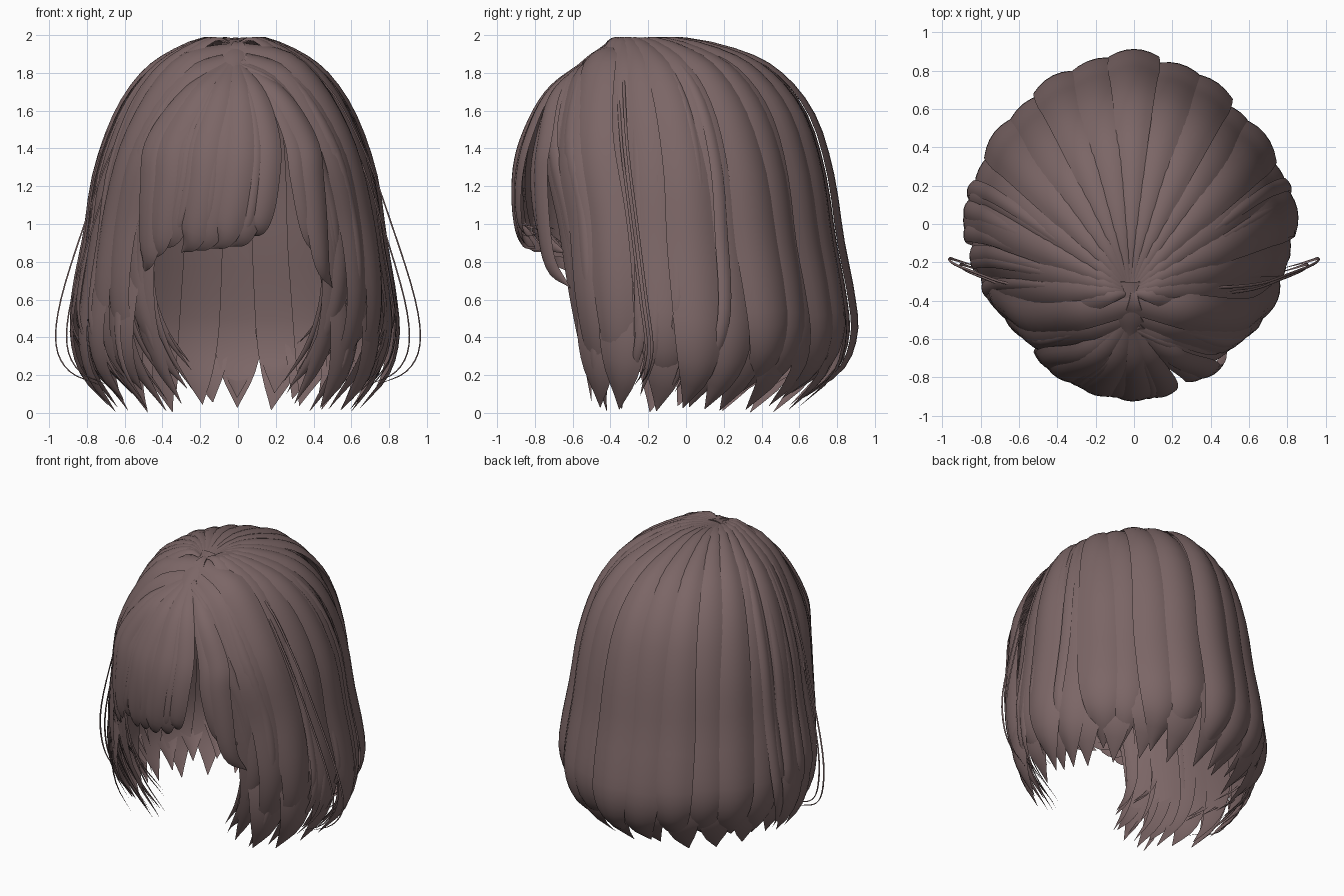
import bpy
import random
from math import sin, cos, radians
from mathutils import Vector

random.seed(4)
cube = bpy.data.objects.get("Cube")
if cube:
    bpy.data.objects.remove(cube, do_unlink=True)

# One flat colour for all the hair
hair = bpy.data.materials.new("dusty_brown_hair")
hair.use_nodes = True
COLOUR = (0.2, 0.133, 0.133, 1)
hair.diffuse_color = COLOUR
hair.node_tree.nodes["Principled BSDF"].inputs["Base Color"].default_value = COLOUR

CROWN = Vector((-0.02, -0.36, 0))
made = []


def spline(values, t):
    """Smooth curve through evenly spaced values, t from 0 to 1."""
    last = len(values) - 1
    i = min(int(t * last), last - 1)
    u = t * last - i
    b, c = values[i], values[i + 1]
    a = values[i - 1] if i else b * 2 - c
    d = values[i + 2] if i + 2 <= last else c * 2 - b
    return (b * 2 + (c - a) * u + (a * 2 - b * 5 + c * 4 - d) * u ** 2
            + (b * 3 - a - c * 3 + d) * u ** 3) * 0.5


def lock(name, points, width, taper, bulge=0.3, steps=28):
    """Tapered lock of hair with a crescent section, following the points."""
    points = [Vector(p) for p in points]
    across = [j / 3 for j in range(-3, 4)]
    section = [(j, 1.0) for j in across] + [(j, 0.5) for j in across[-2:0:-1]]
    n = len(section)
    verts, faces = [], []
    for k in range(steps + 1):
        t = k / steps
        p = spline(points, t)
        tangent = spline(points, min(t + 0.01, 1)) - spline(points, max(t - 0.01, 0))
        tangent.normalize()
        out = p - Vector((0, -0.1, min(p.z, 1.0)))
        side = tangent.cross(out).normalized()
        out = side.cross(tangent)
        w = width * max(spline(taper, t), 0.012)
        for j, height in section:
            verts.append(p + side * w * j + out * w * bulge * height * (1 - j * j))
    for k in range(steps):
        for j in range(n):
            a, b = k * n + j, k * n + (j + 1) % n
            faces.append((a, b, b + n, a + n))
    faces.append(tuple(range(n - 1, -1, -1)))
    faces.append(tuple(range(steps * n, steps * n + n)))
    mesh = bpy.data.meshes.new(name)
    mesh.from_pydata(verts, [], faces)
    mesh.materials.append(hair)
    obj = bpy.data.objects.new(name, mesh)
    bpy.context.collection.objects.link(obj)
    made.append(obj)


# Bowl-shaped fall from the crown: height, spread at the sides, spread at the back
FALL = [(1.945, 0.0, 0.0), (1.98, 0.17, 0.27), (1.89, 0.41, 0.55), (1.76, 0.59, 0.71),
        (1.55, 0.74, 0.83), (1.25, 0.86, 0.9), (0.9, 0.92, 0.94), (0.6, 0.98, 0.985),
        (0.38, 1.0, 1.0), (0.18, 0.95, 0.95), (0.0, 0.8, 0.8)]
SHELL_TAPER = [0.05, 0.24, 0.5, 0.68, 0.82, 0.92, 1.0, 1.0, 0.93, 0.62, 0.0]


def reach(angle):
    """Radius of the bowl, deepest at the back and narrower on the left."""
    a = radians(angle)
    pinch, dent = (0.055, 0.05) if cos(a) > 0 else (0.02, 0.03)
    return 0.86 - dent * sin(2 * a) ** 2 - pinch * abs(cos(a)) + 0.05 * min(0, sin(a))


def fall_path(angle, offset, tip=0.0, drift=0.0):
    """Path from the crown down over the head in one direction."""
    back = max(0.0, sin(radians(angle)))
    radius = reach(angle) + offset
    path = []
    for i, (z, s_side, s_back) in enumerate(FALL):
        a = radians(angle + drift * (i / len(FALL)) ** 3)
        foot = Vector((radius * cos(a), radius * sin(a), 0))
        s = s_side + (s_back - s_side) * back
        p = CROWN + (foot - CROWN) * s
        p.z = z + tip * (1 - z / 2) ** 3
        path.append(p)
    return path


# Broad outer locks around the sides and back
COUNT = 19
for i in range(COUNT):
    angle = -38 + 256 * i / (COUNT - 1)
    lock(f"outer_lock_{i + 1}",
         fall_path(angle, 0.012 if i % 2 else -0.01, random.uniform(0, 0.12),
                   random.uniform(-5, 5)),
         random.uniform(0.13, 0.16), SHELL_TAPER)

# Inner layer closing the gaps, visible through the face opening
for i in range(13):
    angle = -8 + 196 * i / 12
    lock(f"inner_lock_{i + 1}", fall_path(angle, -0.03, random.uniform(0, 0.05)),
         0.14, SHELL_TAPER, bulge=0.15)

# Narrow locks lying over the sides
for sign, word in ((1, "left"), (-1, "right")):
    for i in range(10):
        angle = -36 + 6 * i + random.uniform(-2, 2)
        if sign < 0:
            angle = 180 - angle
        lock(f"{word}_thin_lock_{i + 1}",
             fall_path(angle, random.uniform(0.025, 0.045), random.uniform(0.05, 0.3),
                       -sign * random.uniform(0, 12)),
             random.uniform(0.025, 0.05), SHELL_TAPER)

# Locks framing the face, falling from the parting and curling inward
FRAME = {
    "cheek_lock": (0.095, [(-.03, -.51, 1.865), (.2, -.62, 1.73), (.38, -.68, 1.4),
                           (.49, -.61, 1.0), (.5, -.55, .6), (.43, -.51, .3), (.3, -.46, .05)]),
    "chin_lock": (0.07, [(-.03, -.5, 1.865), (.25, -.59, 1.72), (.44, -.64, 1.4),
                         (.54, -.58, 1.0), (.53, -.55, .6), (.41, -.53, .32), (.27, -.49, .13)]),
    "temple_lock": (0.11, [(-.03, -.46, 1.9), (.28, -.54, 1.77), (.5, -.59, 1.4),
                           (.6, -.53, 1.0), (.63, -.5, .6), (.56, -.47, .3), (.38, -.42, .01)]),
    "parting_lock": (0.12, [(-.03, -.4, 1.945), (.3, -.46, 1.845), (.55, -.49, 1.45),
                            (.67, -.42, 1.0), (.72, -.38, .6), (.67, -.36, .3), (.48, -.34, .02)]),
}
FRAME_TAPER = [0.55, 0.85, 1.0, 1.0, 0.9, 0.6, 0.0]
WISP_TAPER = [0.3, 0.6, 1.0, 1.0, 0.9, 0.6, 0.0]
for sign, word in ((1, "left"), (-1, "right")):
    for name, (width, points) in FRAME.items():
        lock(f"{word}_{name}", [(x * sign, y, z) for x, y, z in points], width, FRAME_TAPER)
    # Fine wisps over the framing locks
    for i in range(8):
        _, points = FRAME[("cheek_lock", "temple_lock")[i % 2]]
        dx, lift = random.uniform(-0.07, 0.05), random.uniform(0.05, 0.4)
        path = [((x + dx * k / 6) * sign, y - 0.025, z + lift * (k / 6) ** 2)
                for k, (x, y, z) in enumerate(points)]
        lock(f"{word}_wisp_{i + 1}", path, random.uniform(0.02, 0.04), WISP_TAPER)
    # Loose hairs standing away from the sides
    for i in range(2):
        pull, dy = 1 - 0.06 * i, 0.03 * i
        path = [(.12, -.33, 1.95), (.45, -.33, 1.75), (.66, -.31, 1.4), (.81, -.26, 1.0),
                (.935, -.21, .6), (.96, -.18, .36), (.89, -.2, .22), (.74, -.24, .15)]
        lock(f"{word}_loose_hair_{i + 1}",
             [(x * sign * pull, y - dy, z) for x, y, z in path],
             0.008, [0.6, 1, 1, 1, 1, 1, 0.7, 0.1], bulge=0.8)

# Short strip closing the parting between crown and fringe
lock("parting_strip", [(-.02, -.3, 1.965), (-.02, -.4, 1.94), (-.02, -.49, 1.895),
                       (-.02, -.58, 1.83)], 0.07, [0.9, 1.0, 0.9, 0.4], bulge=0.2)


# Fringe fanning from the front of the parting: middle x, tip x, tip height, width
def fringe(name, mid, tip, low, width, lift=0.0):
    def at(x, y, z):
        return (x, y + 0.8 * x * x - lift, z)
    near = mid * 0.5 + tip * 0.5
    path = [(-.02, -.51, 1.87), at(mid * 0.55, -.71, 1.7), at(mid * 0.95, -.84, 1.45),
            at(mid * 0.85 + tip * 0.15, -.885, 1.22), at(near, -.87, low * 0.65 + 0.39),
            at(tip, -.8, low)]
    lock(name, path, width, [0.5, 0.68, 0.88, 1.0, 1.0, 0.92, 0.6, 0.0])


FRINGE = [(-.44, -.5, .74, .085), (-.36, -.47, .82, .09), (-.27, -.42, .88, .09),
          (-.17, -.3, .85, .09), (-.07, -.24, .86, .09), (.02, -.14, .87, .09),
          (.1, -.04, .88, .085), (.16, .06, .94, .075), (.31, .46, .84, .06),
          (.38, .5, .66, .07)]
for i, (mid, tip, low, width) in enumerate(FRINGE):
    fringe(f"fringe_lock_{i + 1}", mid, tip, low, width, 0.012 * (i % 2))
for i in range(12):
    mid = random.uniform(-0.42, 0.17)
    fringe(f"fringe_wisp_{i + 1}", mid, mid - random.uniform(0.03, 0.18),
           random.uniform(0.87, 1.0), random.uniform(0.015, 0.03), 0.022)

# Smooth shading with crisp lock edges
bpy.ops.object.select_all(action='DESELECT')
for obj in made:
    obj.select_set(True)
bpy.context.view_layer.objects.active = made[0]
bpy.ops.object.shade_smooth_by_angle(angle=radians(40))
